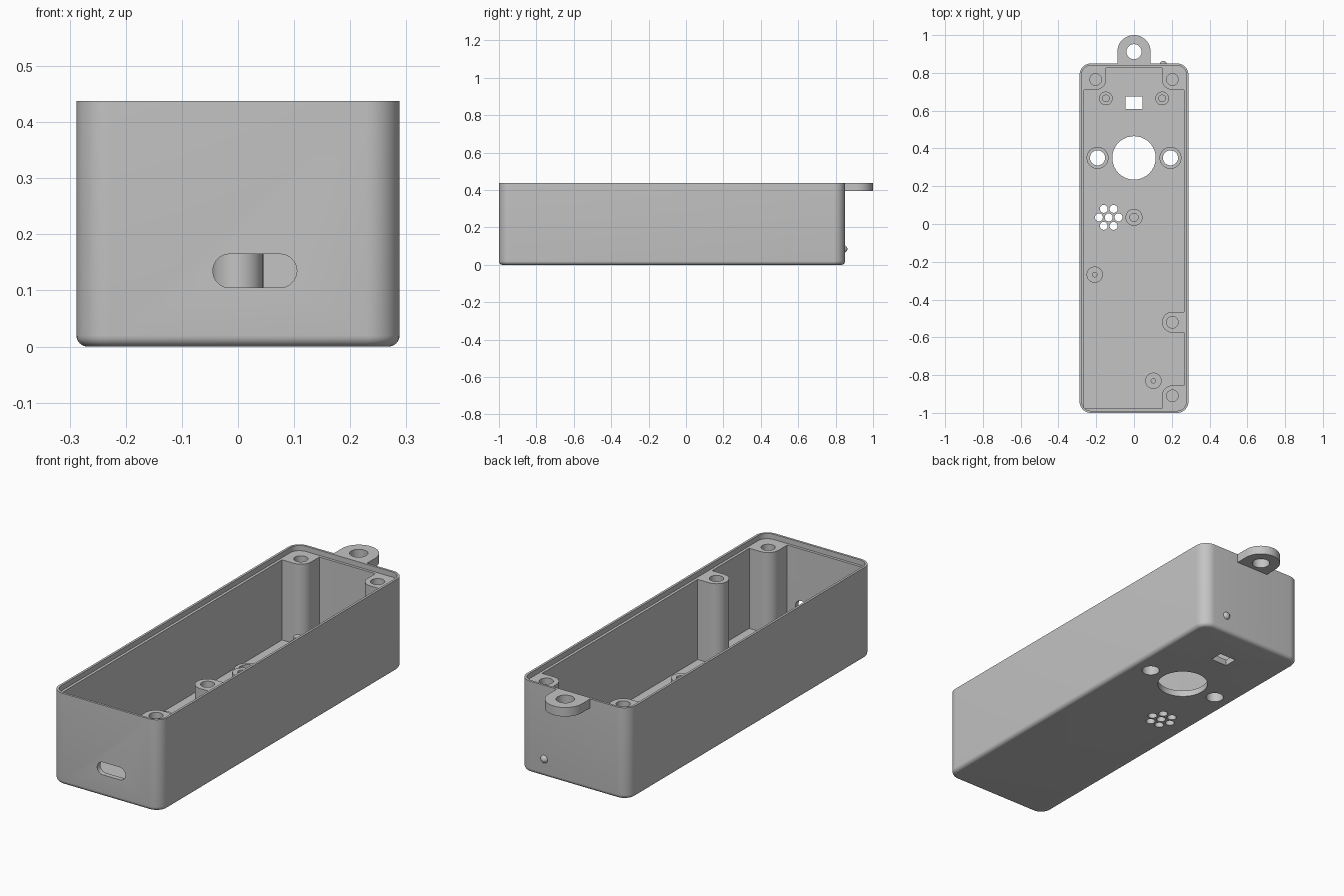
import bpy, bmesh, math
from mathutils import Matrix

old = bpy.data.objects.get("Cube")
if old:
    bpy.data.objects.remove(old, do_unlink=True)

grey = bpy.data.materials.new("plastic_grey")
grey.use_nodes = True
colour = (0.55, 0.55, 0.55, 1)
grey.diffuse_color = colour
grey.node_tree.nodes["Principled BSDF"].inputs["Base Color"].default_value = colour

# Main dimensions
HALF_W, FRONT, BACK, TOP = 0.288, -1.0, 0.85, 0.438
WALL, LIP, LEDGE, FLOOR = 0.024, 0.011, 0.413, 0.03
IN_X, IN_FRONT, IN_BACK = HALF_W - WALL, FRONT + WALL, BACK - WALL


def arc(x, y, r, start, end, n=10):
    """Points on a circular arc, angles in degrees."""
    angles = [math.radians(start + (end - start) * i / n) for i in range(n + 1)]
    return [(x + r * math.cos(a), y + r * math.sin(a)) for a in angles]


def circle(x, y, r, n=40):
    return arc(x, y, r, 0, 360, n)[:-1]


def rounded_rect(inset, r):
    """Case outline, moved inwards by inset."""
    x, y0, y1 = HALF_W - inset - r, FRONT + inset + r, BACK - inset - r
    return (arc(x, y1, r, 0, 90) + arc(-x, y1, r, 90, 180)
            + arc(-x, y0, r, 180, 270) + arc(x, y0, r, 270, 360))


def loft(name, rings):
    """Skin a stack of (outline, z) rings and cap both ends."""
    bm = bmesh.new()
    loops = [[bm.verts.new((x, y, z)) for x, y in pts] for pts, z in rings]
    for a, b in zip(loops, loops[1:]):
        for i in range(len(a)):
            j = (i + 1) % len(a)
            bm.faces.new((a[i], a[j], b[j], b[i]))
    bm.faces.new(loops[0][::-1])
    bm.faces.new(loops[-1])
    bmesh.ops.recalc_face_normals(bm, faces=bm.faces)
    mesh = bpy.data.meshes.new(name)
    bm.to_mesh(mesh)
    bm.free()
    mesh.materials.append(grey)
    obj = bpy.data.objects.new(name, mesh)
    bpy.context.collection.objects.link(obj)
    return obj


def prism(name, outline, z0, z1):
    return loft(name, [(outline, z0), (outline, z1)])


def cut(obj, cutter):
    """Subtract the cutter and remove it."""
    cutter.hide_render = True
    mod = obj.modifiers.new("cut", "BOOLEAN")
    mod.operation, mod.solver, mod.object = "DIFFERENCE", "EXACT", cutter
    bpy.context.view_layer.objects.active = obj
    bpy.ops.object.modifier_apply(modifier=mod.name)
    bpy.data.objects.remove(cutter, do_unlink=True)


def boss(name, x, y, r, hole, z, hole_z):
    """Round boss on the floor with a blind hole."""
    return loft(name, [(circle(x, y, r), FLOOR), (circle(x, y, r), z),
                       (circle(x, y, hole), z), (circle(x, y, hole), hole_z)])


# Case shell: rounded bottom edge, walls, stepped lip, cavity
rings = []
for i in range(7):
    a = math.radians(90 * i / 6)
    inset = 0.02 * (1 - math.sin(a))
    rings.append((rounded_rect(inset, 0.06 - inset), 0.02 * (1 - math.cos(a))))
rings += [(rounded_rect(0, 0.06), TOP), (rounded_rect(LIP, 0.049), TOP),
          (rounded_rect(LIP, 0.049), LEDGE), (rounded_rect(WALL, 0.002), LEDGE),
          (rounded_rect(WALL, 0.002), FLOOR)]
case = loft("case", rings)

# Openings in the floor
floor_holes = [(0, 0.35, 0.115), (-0.193, 0.35, 0.04), (0.193, 0.35, 0.04)]
floor_holes.append((-0.134, 0.035, 0.021))
for i in range(6):
    a = math.radians(60 * i)
    floor_holes.append((-0.134 + 0.052 * math.cos(a), 0.035 + 0.052 * math.sin(a), 0.021))
for x, y, r in floor_holes:
    cut(case, prism("hole_cutter", circle(x, y, r), -0.1, 0.1))
window = [(-0.044, 0.61), (0.044, 0.61), (0.044, 0.675), (-0.044, 0.675)]
cut(case, prism("window_cutter", window, -0.1, 0.1))

# Port slot in the front wall
slot = prism("slot_cutter", arc(0.075, 0.135, 0.03, -90, 90)
             + arc(-0.015, 0.135, 0.03, 90, 270), 0.95, 1.05)
slot.data.transform(Matrix.Rotation(math.radians(90), 4, "X"))
cut(case, slot)

# Screw posts joined to the walls
R, PX = 0.055, 0.203
back_y, front_y, mid_y = 0.765, -0.91, -0.52
back_post = ([(IN_X, IN_BACK), (PX - R, IN_BACK)]
             + arc(PX, back_y, R, 180, 270) + [(IN_X, back_y - R)])
front_post = ([(IN_X, front_y + R)] + arc(PX, front_y, R, 90, 180)
              + [(PX - R, IN_FRONT), (IN_X, IN_FRONT)])
mid_post = ([(IN_X, mid_y + R)] + arc(PX, mid_y, R, 90, 270, 20)
            + [(IN_X, mid_y - R)])
for name, outline, side, y in (
        ("back_left_post", back_post, 1, back_y),
        ("back_right_post", back_post, -1, back_y),
        ("front_left_post", front_post, 1, front_y),
        ("middle_left_post", mid_post, 1, mid_y)):
    post = prism(name, [(side * px, py) for px, py in outline], FLOOR, LEDGE)
    cut(post, prism("screw_cutter", circle(side * PX, y, 0.031), 0.1, 0.6))

# Bosses standing on the floor
boss("centre_post", 0, 0.035, 0.045, 0.022, 0.205, 0.08)
boss("right_boss", -0.208, -0.268, 0.043, 0.012, 0.06, FLOOR)
boss("front_boss", 0.103, -0.83, 0.043, 0.012, 0.06, FLOOR)

for side, label in ((1, "left"), (-1, "right")):
    # Raised ring around each through hole
    ring = prism(label + "_hole_ring", circle(side * 0.193, 0.35, 0.058), FLOOR, 0.05)
    cut(ring, prism("ring_cutter", circle(side * 0.193, 0.35, 0.04), 0, 0.1))
    # Locating peg on a wider base
    x, y = side * 0.149, 0.665
    loft(label + "_peg", [(circle(x, y, 0.036), FLOOR), (circle(x, y, 0.036), 0.065),
                          (circle(x, y, 0.02), 0.065), (circle(x, y, 0.02), 0.095)])

# Hanging tab at the back
tab = prism("hanging_tab", arc(0, 0.912, 0.088, 0, 180, 32)
            + [(-0.088, BACK - 0.005), (0.088, BACK - 0.005)], 0.395, TOP)
cut(tab, prism("tab_cutter", circle(0, 0.912, 0.04), 0.3, 0.5))

# Indicator dome on the back wall
bpy.ops.mesh.primitive_uv_sphere_add(segments=24, ring_count=12, radius=0.02,
                                     location=(0.155, 0.843, 0.085))
dome = bpy.context.object
dome.name = "indicator_dome"
dome.data.materials.append(grey)

# Smooth curved surfaces, keep edges sharp
bpy.ops.object.select_all(action="DESELECT")
for obj in bpy.context.scene.objects:
    if obj.type == "MESH" and grey.name in obj.data.materials:
        obj.select_set(True)
        bpy.context.view_layer.objects.active = obj
bpy.ops.object.shade_smooth_by_angle(angle=math.radians(35))
